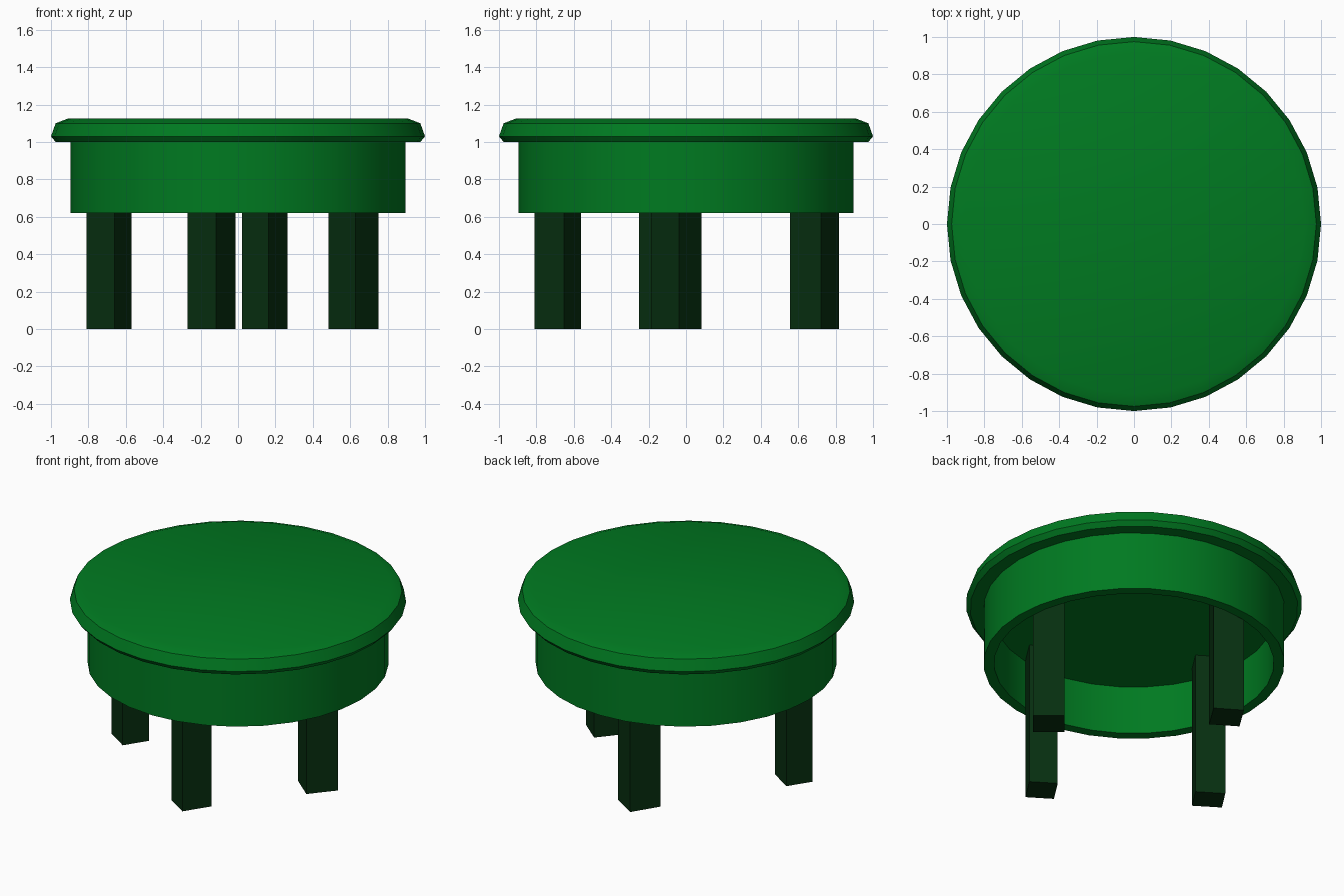
import bpy, bmesh, math
from mathutils import Matrix

if "Cube" in bpy.data.objects:
    bpy.data.objects.remove(bpy.data.objects["Cube"])

SIDES = 32


def material(name, rgb):
    m = bpy.data.materials.new(name)
    m.diffuse_color = (*rgb, 1)
    m.use_nodes = True
    m.node_tree.nodes["Principled BSDF"].inputs["Base Color"].default_value = m.diffuse_color
    return m


green = material("green", (0.0, 0.195, 0.015))
dark_green = material("dark_green", (0.002, 0.028, 0.005))


def finish(name, bm, mat, smooth=False):
    bmesh.ops.recalc_face_normals(bm, faces=bm.faces)
    mesh = bpy.data.meshes.new(name)
    bm.to_mesh(mesh)
    bm.free()
    mesh.materials.append(mat)
    ob = bpy.data.objects.new(name, mesh)
    bpy.context.collection.objects.link(ob)
    if smooth:
        bpy.ops.object.select_all(action='DESELECT')
        ob.select_set(True)
        bpy.context.view_layer.objects.active = ob
        bpy.ops.object.shade_smooth_by_angle(angle=math.radians(30))
    return ob


def lathe(name, profile, mat):
    """Revolve (radius, z) points and cap both ends."""
    bm = bmesh.new()
    rings = []
    for r, z in profile:
        rings.append([bm.verts.new((r * math.cos(a), r * math.sin(a), z))
                      for a in (2 * math.pi * i / SIDES for i in range(SIDES))])
    bm.faces.new(rings[0])
    bm.faces.new(rings[-1])
    for a, b in zip(rings, rings[1:]):
        for i in range(SIDES):
            j = (i + 1) % SIDES
            bm.faces.new((a[i], a[j], b[j], b[i]))
    return finish(name, bm, mat, True)


# round top with a bevelled rim
lathe("table_top", [(0.975, 1.0), (1.0, 1.03), (0.975, 1.10), (0.91, 1.125)], green)

# apron: an upside-down cup with a thick wall and ceiling
lathe("apron", [(0.895, 1.0), (0.895, 0.62), (0.832, 0.62), (0.832, 0.9375)], green)

# roughly cut legs: x, y, width, depth, turn in degrees
legs = {
    "front_leg": (0.142, -0.685, 0.186, 0.170, 57),
    "right_leg": (0.618, -0.052, 0.195, 0.187, 50),
    "back_leg": (-0.142, 0.687, 0.195, 0.182, 58),
    "left_leg": (-0.690, -0.132, 0.168, 0.179, 57),
}
for name, (x, y, w, d, turn) in legs.items():
    bm = bmesh.new()
    bmesh.ops.create_cube(bm, size=1)
    bm.transform(Matrix.Translation((x, y, 0.48))
                 @ Matrix.Rotation(math.radians(turn), 4, 'Z')
                 @ Matrix.Diagonal((w, d, 0.96, 1)))
    finish(name, bm, dark_green)
